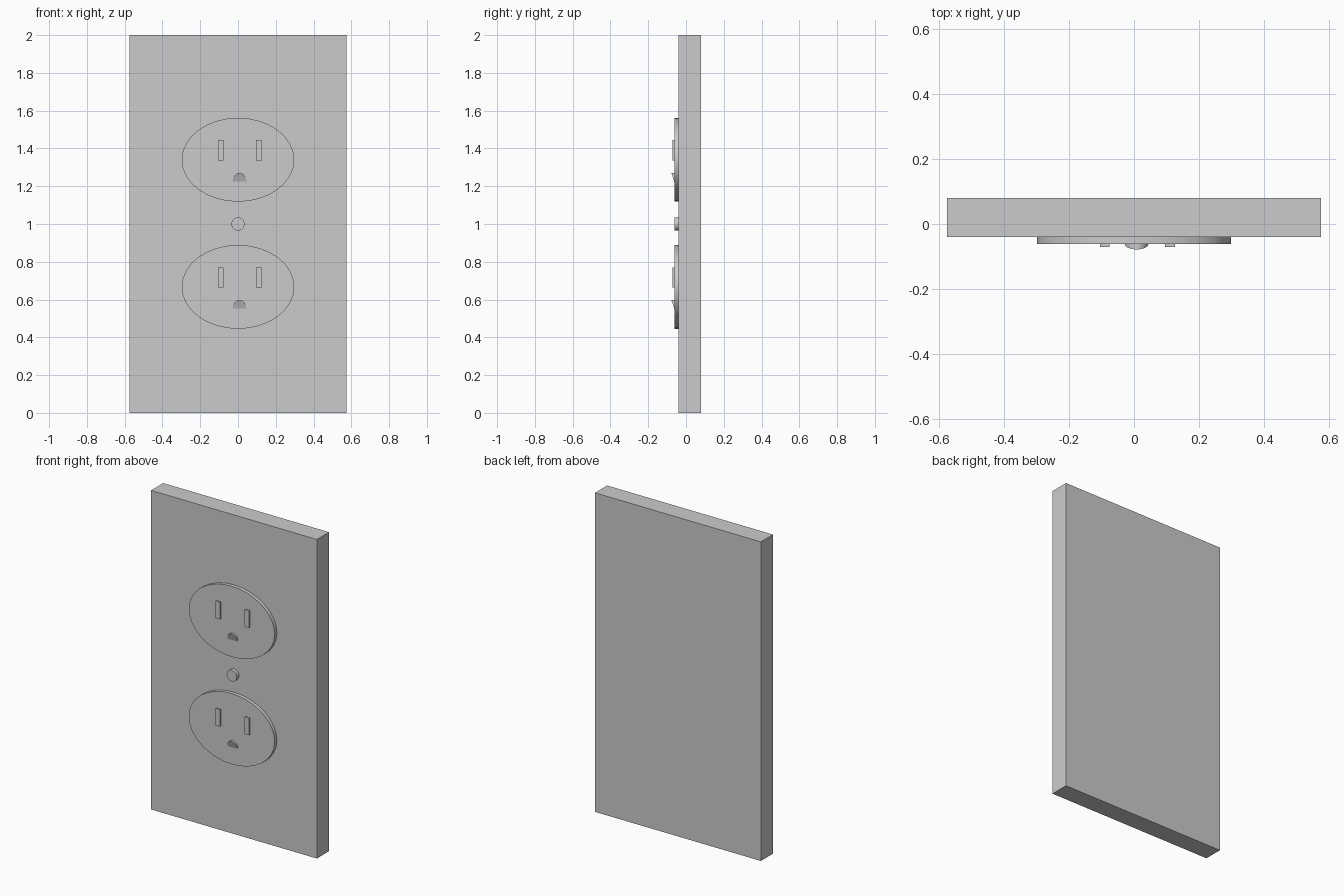
import bpy, bmesh, math

if "Cube" in bpy.data.objects:
    bpy.data.objects.remove(bpy.data.objects["Cube"])


def prism(name, outline, y_back, y_front, smooth=False):
    """Extrude an (x, z) outline along y; y_front is a function of z."""
    bm = bmesh.new()
    back = [bm.verts.new((x, y_back, z)) for x, z in outline]
    front = [bm.verts.new((x, y_front(z), z)) for x, z in outline]
    n = len(outline)
    bm.faces.new(back)
    bm.faces.new(front)
    for i in range(n):
        j = (i + 1) % n
        bm.faces.new((back[i], back[j], front[j], front[i]))
    bmesh.ops.recalc_face_normals(bm, faces=bm.faces)
    mesh = bpy.data.meshes.new(name)
    bm.to_mesh(mesh)
    bm.free()
    obj = bpy.data.objects.new(name, mesh)
    bpy.context.collection.objects.link(obj)
    if smooth:
        bpy.ops.object.select_all(action='DESELECT')
        obj.select_set(True)
        bpy.context.view_layer.objects.active = obj
        bpy.ops.object.shade_smooth_by_angle(angle=math.radians(30))
    return obj


def rect(x0, x1, z0, z1):
    return [(x0, z0), (x1, z0), (x1, z1), (x0, z1)]


def arc(cx, cz, rx, rz, steps, sweep=2 * math.pi, closed=True):
    count = steps if closed else steps + 1
    return [(cx + rx * math.cos(sweep * i / steps),
             cz + rz * math.sin(sweep * i / steps)) for i in range(count)]


# Wall plate
prism("wall_plate", rect(-0.575, 0.575, 0, 2), 0.08, lambda z: -0.04)

# Centre screw
prism("centre_screw", arc(0, 1.0, 0.035, 0.035, 32), -0.035, lambda z: -0.062, True)

# Two outlets: oval face, two blade contacts, sloped half-round ground contact
for label, cz in (("upper", 1.34), ("lower", 0.667)):
    prism(f"{label}_outlet_face", arc(0, cz, 0.298, 0.222, 32),
          -0.035, lambda z: -0.062, True)
    for side, x0, x1 in (("left", -0.105, -0.076), ("right", 0.096, 0.126)):
        prism(f"{label}_{side}_blade", rect(x0, x1, cz - 0.003, cz + 0.104),
              -0.055, lambda z: -0.071)
    base = cz - 0.115
    prism(f"{label}_ground_contact",
          arc(0.008, base, 0.036, 0.046, 16, math.pi, False),
          -0.055, lambda z: -0.062 - 0.35 * (z - base), True)
